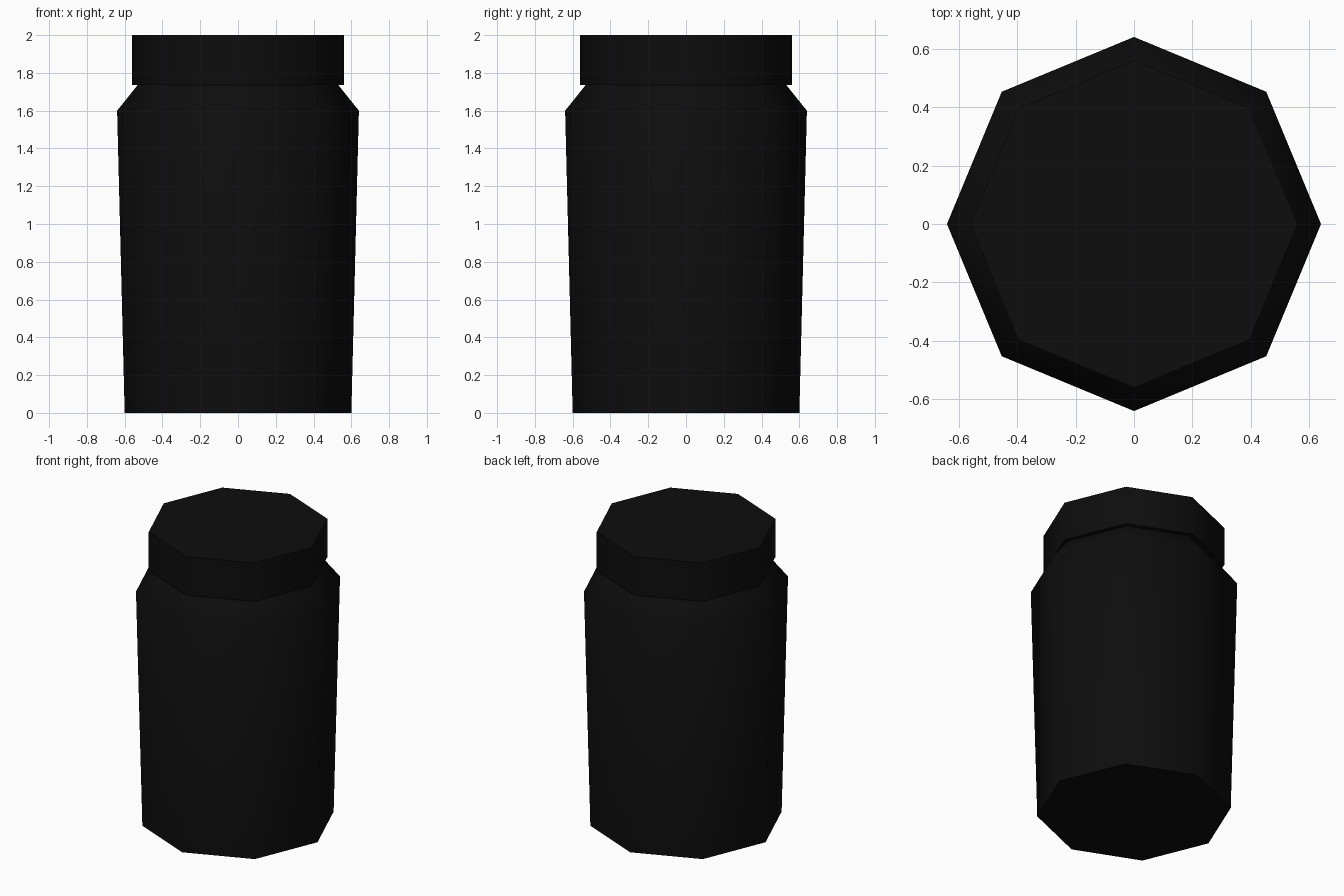
import bpy, bmesh, math

if "Cube" in bpy.data.objects:
    bpy.data.objects.remove(bpy.data.objects["Cube"])

SIDES = 8

black = bpy.data.materials.new("near_black")
black.diffuse_color = (0.004, 0.004, 0.004, 1.0)
black.use_nodes = True
black.node_tree.nodes["Principled BSDF"].inputs["Base Color"].default_value = black.diffuse_color


def lathe(name, profile, cap_bottom=False, cap_top=False):
    """Revolve (radius, z) points into an octagonal shell."""
    bm = bmesh.new()
    rings = []
    for r, z in profile:
        rings.append([bm.verts.new((r * math.cos(2 * math.pi * i / SIDES),
                                    r * math.sin(2 * math.pi * i / SIDES), z))
                      for i in range(SIDES)])
    for a, b in zip(rings, rings[1:]):
        for i in range(SIDES):
            j = (i + 1) % SIDES
            bm.faces.new((a[i], a[j], b[j], b[i]))
    if cap_bottom:
        bm.faces.new(rings[0][::-1])
    if cap_top:
        bm.faces.new(rings[-1])
    mesh = bpy.data.meshes.new(name)
    bm.to_mesh(mesh)
    bm.free()
    mesh.materials.append(black)
    obj = bpy.data.objects.new(name, mesh)
    bpy.context.collection.objects.link(obj)
    bpy.ops.object.select_all(action='DESELECT')
    obj.select_set(True)
    bpy.context.view_layer.objects.active = obj
    bpy.ops.object.shade_smooth_by_angle(angle=math.radians(50))
    return obj


# Tapered body with sloped shoulder
lathe("jar_body", [(0.60, 0.0), (0.64, 1.60), (0.53, 1.737)], cap_bottom=True)

# Lid with a small overhanging rim underneath
lathe("lid", [(0.53, 1.737), (0.56, 1.737), (0.56, 2.0)], cap_top=True)
